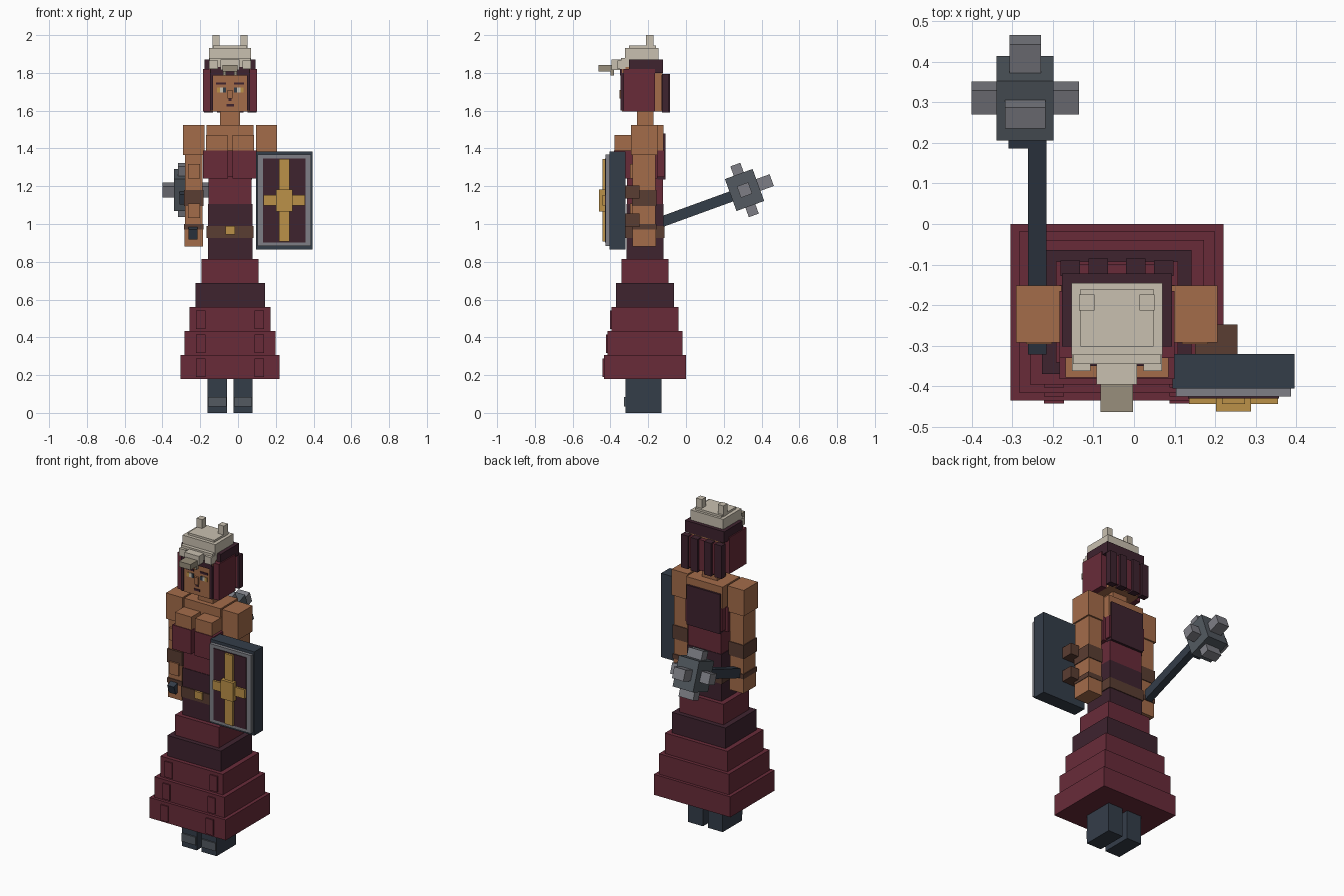
import bpy, math
from mathutils import Matrix

cube = bpy.data.objects.get("Cube")
if cube:
    bpy.data.objects.remove(cube, do_unlink=True)


def material(name, code):
    """Flat material from a hexadecimal display colour."""
    channels = [channel / 255 for channel in bytes.fromhex(code)]
    linear = [((c + .055) / 1.055) ** 2.4 for c in channels] + [1]
    mat = bpy.data.materials.new(name)
    mat.use_nodes = True
    mat.diffuse_color = linear
    mat.node_tree.nodes["Principled BSDF"].inputs["Base Color"].default_value = linear
    return mat


skin = material("skin", "a46c4a")
maroon = material("maroon cloth", "682b39")
wine = material("dark wine", "3e232f")
slate = material("dark slate", "343d49")
iron = material("iron", "535a61")
steel = material("steel", "7e7f86")
gold = material("gold", "bb9148")
bone = material("bone", "c9c0b0")
old_bone = material("aged bone", "988f7c")
leather = material("brown leather", "5a3d32")

MIDDLE = -.042  # body centre line
AXIS = -.217    # body centre from front to back
FACE = -.34     # front plane of the head
PLATE = .008    # thickness of painted plates


def around(centre, half):
    return centre - half, centre + half


def box(name, mat, x, y, z, frame=Matrix()):
    """Box from three low and high ranges, placed in a frame."""
    bpy.ops.mesh.primitive_cube_add(size=1)
    ob = bpy.context.object
    ob.name = ob.data.name = name
    ob.data.materials.append(mat)
    size = [high - low for low, high in (x, y, z)]
    centre = [(high + low) / 2 for low, high in (x, y, z)]
    ob.data.transform(Matrix.Translation(centre) @ Matrix.Diagonal(size + [1]))
    ob.matrix_world = frame
    return ob


def mid(name, mat, half, y, z):
    """Box centred on the body."""
    return box(name, mat, around(MIDDLE, half), y, z)


def pair(name, mat, offset, half, y, z):
    """Two mirrored boxes, each at an offset from the body centre line."""
    for side, sign in (("left", 1), ("right", -1)):
        box(f"{side}_{name}", mat, around(MIDDLE + sign * offset, half), y, z)


def stack(bottom, layers):
    """Body layers piled upward, with depth following width."""
    for name, mat, half, top in layers:
        mid(name, mat, half, around(AXIS, half * .83), (bottom, top))
        bottom = top


# Boots
pair("boot", slate, .068, .051, (-.32, -.13), (0, .19))
pair("boot_band", iron, .068, .048, (-.328, -.31), (.033, .083))

# Tiered skirt, the lower tiers with small raised panels
HEM, TIER = .18, .127
for i, mat in enumerate((maroon, maroon, maroon, wine, maroon)):
    half = .262 - .02 * i - .002 * i * i
    low = HEM + TIER * i
    mid(f"skirt_tier_{i}", mat, half, around(AXIS, half * .83), (low, low + TIER))
    if mat == maroon and i < 4:
        front = AXIS - half * .83
        pair(f"skirt_panel_{i}", mat, .155, .025,
             (front - PLATE, front), (low + .01, low + TIER - .02))

# Waist, belt and torso
stack(HEM + TIER * 5, [
    ("lower_waist", wine, .118, .925),
    ("belt", leather, .124, .99),
    ("upper_waist", wine, .118, 1.105),
    ("bodice", maroon, .114, 1.25),
    ("bodice_top", maroon, .125, 1.39)])
mid("buckle", gold, .025, (-.33, -.3), (.945, .99))
mid("upper_chest", skin, .125, (-.29, -.12), (1.39, 1.525))
mid("back_panel", wine, .115, (-.15, -.108), (1.235, 1.48))
pair("bust_cloth", maroon, .077, .065, (-.382, -.15), (1.24, 1.39))
pair("bust", skin, .07, .057, (-.378, -.28), (1.39, 1.47))
mid("neck", skin, .052, (-.26, -.172), (1.5, 1.6))

# Arms, each a pile of segments with wider wraps and shoulder
ARM, ARM_AXIS = .192, -.222
bottom = .88
for name, mat, extra, top in (
        ("hand", skin, .002, .97),
        ("wrist_wrap", leather, .005, 1),
        ("forearm", skin, 0, 1.095),
        ("arm_wrap", leather, .005, 1.18),
        ("upper_arm", skin, 0, 1.365),
        ("shoulder", skin, .01, 1.525)):
    pair(name, mat, ARM, .046 + extra, around(ARM_AXIS, .06 + extra), (bottom, top))
    bottom = top
for name, height in (("elbow_pad", 1.28), ("wrist_pad", 1.07)):
    pair(name, skin, ARM, .032, (-.296, -.27), around(height, .038))

# Head and face
mid("head", skin, .105, (FACE, -.125), (1.595, 1.83))
mid("nose", skin, .013, (FACE - .013, FACE), (1.665, 1.71))
face = (FACE - PLATE / 2, FACE + PLATE / 2)
mid("nose_shadow", wine, PLATE, face, (1.65, 1.665))
mid("mouth", wine, .02, face, around(1.628, .006))
pair("brow", wine, .048, .027, face, around(1.744, .006))
for i, (name, mat) in enumerate((("pupil", slate), ("eye_white", bone), ("eye_corner", gold))):
    pair(name, mat, .03 + .016 * i, .008, face, around(1.709, .013))

# Hair
pair("side_hair", maroon, .122, .02, (-.33, -.165), (1.595, 1.82))
pair("front_lock", wine, .098, .008, (-.348, -.3), (1.6, 1.8))
mid("fringe", wine, .104, (-.35, -.3), (1.785, 1.83))
mid("hair_crown", wine, .135, (-.302, -.122), (1.8, 1.87))
mid("back_hair", maroon, .125, (-.13, -.1), (1.6, 1.79))
for name, offset, back in (("inner", .046, -.085), ("outer", .115, -.09)):
    pair(f"{name}_back_lock", wine, offset, .024, (-.128, back), (1.59, 1.795))

# Skull helmet
mid("skull", bone, .112, (-.323, -.145), (1.865, 1.932))
mid("skull_top", bone, .09, (-.302, -.16), (1.93, 1.945))
mid("skull_brow", bone, .108, (-.345, -.3), (1.83, 1.88))
pair("skull_cheek", bone, .088, .023, (-.362, -.32), (1.82, 1.865))
mid("skull_muzzle", bone, .05, (-.395, -.32), (1.815, 1.87))
mid("skull_snout", old_bone, .04, (-.463, -.39), around(1.825, .017))
pair("skull_fang", old_bone, .03, PLATE, (-.4, -.38), (1.785, 1.815))
pair("skull_ear", bone, .074, .019, around(-.193, .02), (1.93, 2))

# Shield, each layer standing further forward than the one behind
SHIELD_X, SHIELD_Z, THICK = .245, 1.125, .085
for name, mat, wide, tall, front in (
        ("shield_board", slate, .15, .26, -.405),
        ("shield_frame", steel, .142, .242, -.425),
        ("shield_field", wine, .112, .222, -.43),
        ("cross_upright", gold, .028, .218, -.443),
        ("cross_bar", gold, .11, .028, -.443),
        ("cross_boss", gold, .043, .058, -.461)):
    box(name, mat, around(SHIELD_X, wide), (front, front + THICK), around(SHIELD_Z, tall))
for name, height in (("lower_strap", 1.02), ("upper_strap", 1.17)):
    box(name, leather, (.15, .255), (-.325, -.247), around(height, .035))

# Mace, built along y around its head and tilted upward
mace = Matrix.Translation((-.268, .31, 1.18)) @ Matrix.Rotation(math.radians(20), 4, "X")
shaft_height = around(-.008, .028)
box("mace_shaft", slate, around(.03, .023), (-.665, -.05), shaft_height, mace)
box("mace_collar", slate, around(0, .041), (-.125, -.05), shaft_height, mace)
for name, mat, wide, deep, tall in (
        ("mace_head", iron, .07, .078, .09),
        ("mace_side_spikes", steel, .132, .032, .032),
        ("mace_upright_spikes", steel, .05, .028, .143)):
    box(name, mat, around(0, wide), around(0, deep), around(0, tall), mace)
box("mace_end_spike", steel, around(0, .039), (.05, .153), around(0, .033), mace)
